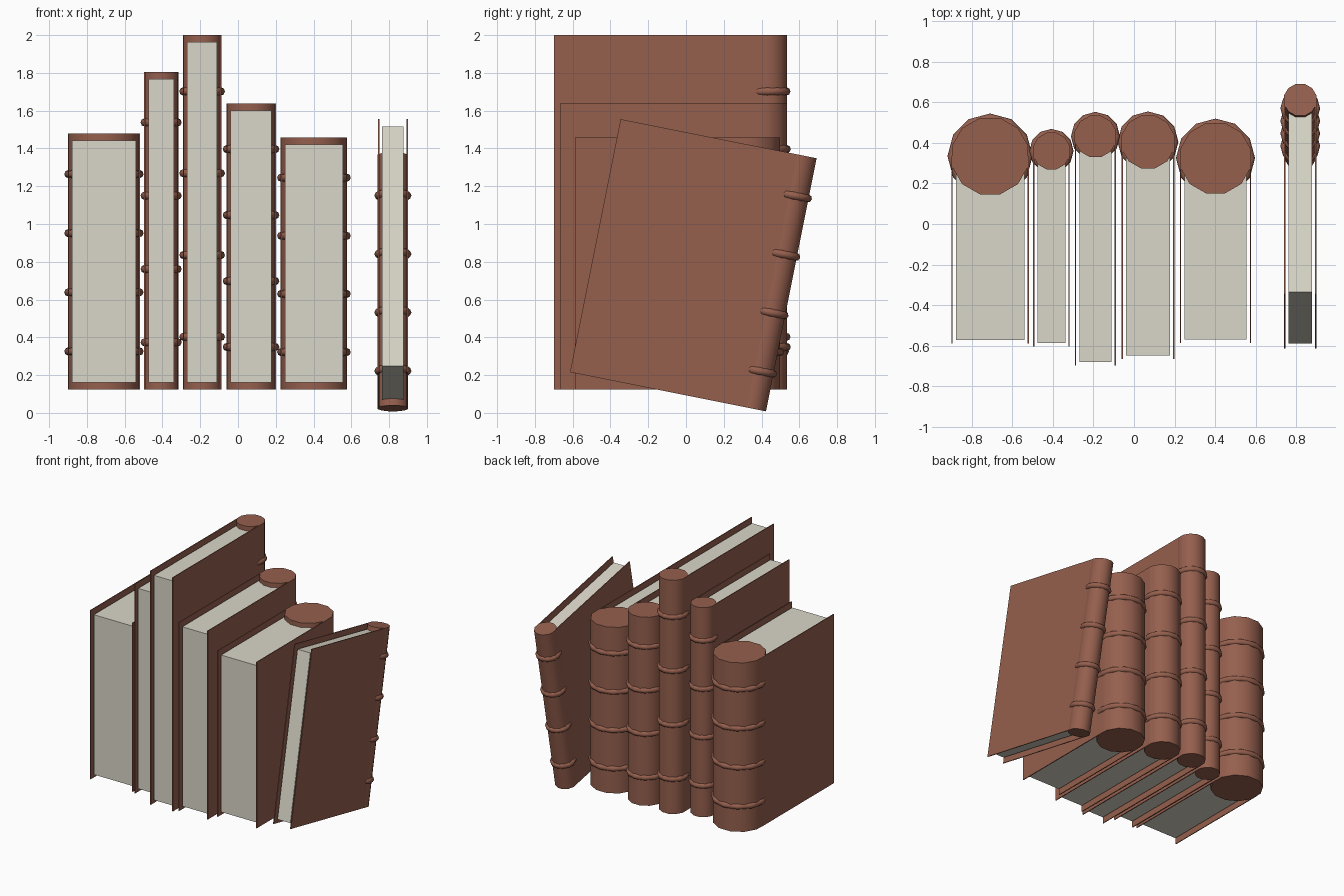
import bpy, math

if "Cube" in bpy.data.objects:
    bpy.data.objects.remove(bpy.data.objects["Cube"])


def material(name, rgb):
    m = bpy.data.materials.new(name)
    m.diffuse_color = (*rgb, 1)
    m.use_nodes = True
    m.node_tree.nodes["Principled BSDF"].inputs["Base Color"].default_value = m.diffuse_color
    return m


LEATHER = material("leather", (0.30, 0.115, 0.075))
PAPER = material("paper", (0.70, 0.67, 0.58))


def finish(name, mat, parent, smooth=False):
    ob = bpy.context.object
    ob.name = name
    ob.data.materials.append(mat)
    if smooth:
        bpy.ops.object.shade_smooth_by_angle(angle=math.radians(50))
    ob.parent = parent


def box(name, lo, hi, mat, parent):
    bpy.ops.mesh.primitive_cube_add(size=1, location=[(a + b) / 2 for a, b in zip(lo, hi)])
    bpy.context.object.scale = [b - a for a, b in zip(lo, hi)]
    bpy.ops.object.transform_apply(location=False, rotation=False, scale=True)
    finish(name, mat, parent)


def book(n, x, y, z, r, height, depth, tilt=0):
    """Book with its spine centre at the local origin and its fore-edge towards -y."""
    root = bpy.data.objects.new(f"book_{n}", None)
    bpy.context.collection.objects.link(root)
    # round spine
    bpy.ops.mesh.primitive_cylinder_add(vertices=12, radius=r, depth=height,
                                        location=(0, 0, height / 2), end_fill_type='TRIFAN',
                                        rotation=(0, 0, math.radians(15)))
    finish(f"spine_{n}", LEATHER, root, True)
    # raised bands
    for k in range(4):
        bpy.ops.mesh.primitive_torus_add(major_radius=r - 0.007, minor_radius=0.022,
                                         major_segments=12, minor_segments=8,
                                         location=(0, 0, height * (0.148 + 0.231 * k)))
        finish(f"spine_band_{n}_{k + 1}", LEATHER, root, True)
    # thin cover boards
    outer = r - 0.004
    for side, a, b in (("left", -outer, -outer + 0.007), ("right", outer - 0.007, outer)):
        box(f"cover_{side}_{n}", (a, -depth, 0), (b, 0, height), LEATHER, root)
    # page block
    w = r - 0.026
    box(f"pages_{n}", (-w, -depth + 0.018, 0.036), (w, 0, height - 0.037), PAPER, root)
    root.location = (x, y, z)
    root.rotation_euler.x = math.radians(tilt)


# x, spine centre y, base z, spine radius, height, cover depth, lean
BOOKS = [
    (-0.71, 0.335, 0.125, 0.195, 1.355, 0.925),
    (-0.407, 0.36, 0.125, 0.094, 1.68, 0.965),
    (-0.19, 0.432, 0.125, 0.106, 1.875, 1.13),
    (0.069, 0.405, 0.125, 0.135, 1.512, 1.072),
    (0.402, 0.325, 0.125, 0.180, 1.332, 0.912),
    (0.82, 0.345, 0.024, 0.083, 1.366, 0.978, -11.3),
]
for i, spec in enumerate(BOOKS, 1):
    book(i, *spec)
